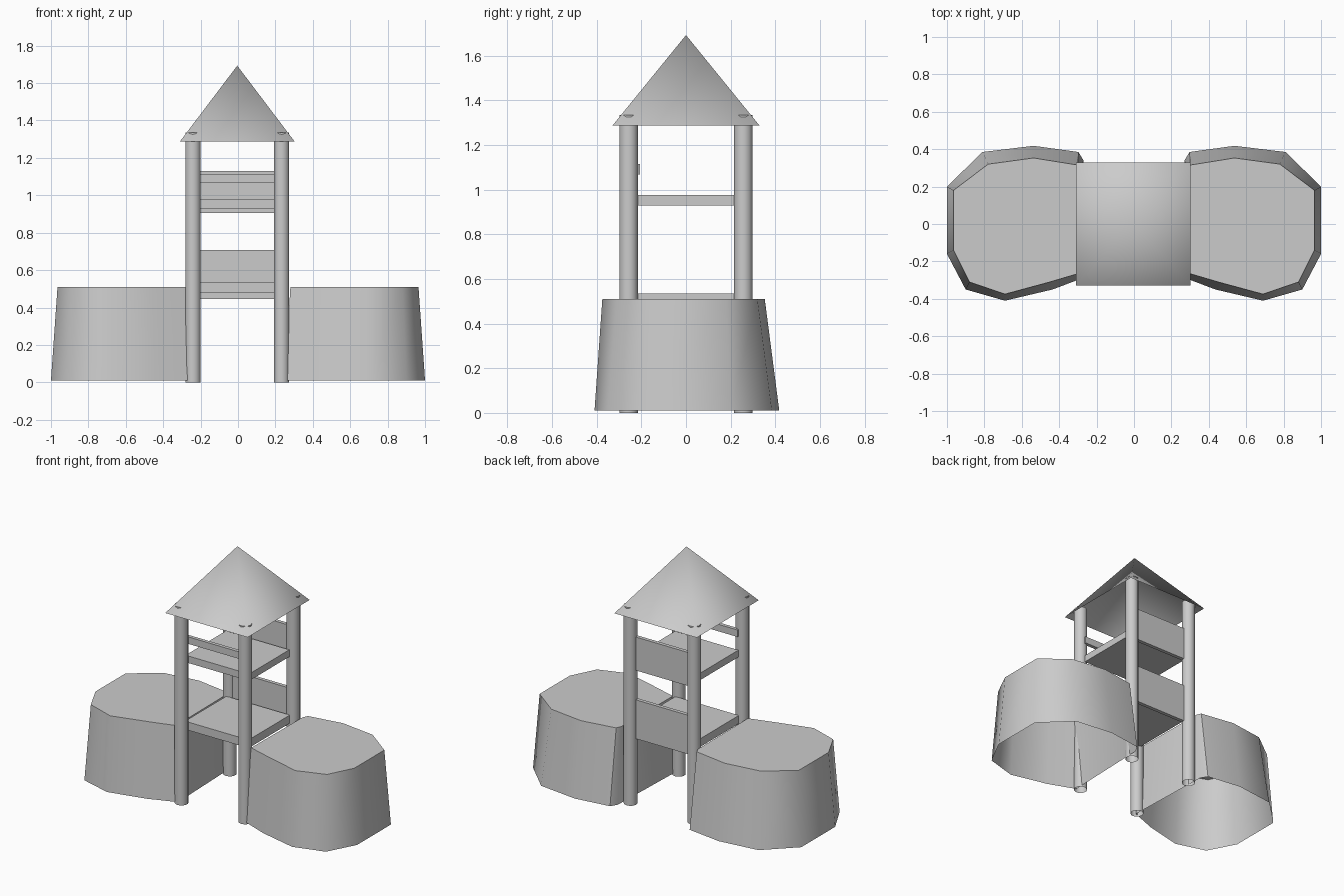
import bpy, bmesh

if "Cube" in bpy.data.objects:
    bpy.data.objects.remove(bpy.data.objects["Cube"])

CX = -0.004          # tower centre in x
PX, PY = 0.237, 0.257  # post offsets


def make_object(name, bm, smooth=None):
    bmesh.ops.recalc_face_normals(bm, faces=bm.faces[:])
    mesh = bpy.data.meshes.new(name)
    bm.to_mesh(mesh)
    bm.free()
    ob = bpy.data.objects.new(name, mesh)
    bpy.context.collection.objects.link(ob)
    if smooth is not None:
        bpy.ops.object.select_all(action='DESELECT')
        ob.select_set(True)
        bpy.context.view_layer.objects.active = ob
        bpy.ops.object.shade_smooth_by_angle(angle=smooth)
    return ob


def box(name, x0, x1, y0, y1, z0, z1):
    bm = bmesh.new()
    bmesh.ops.create_cube(bm, size=1)
    for v in bm.verts:
        v.co.x = x1 if v.co.x > 0 else x0
        v.co.y = y1 if v.co.y > 0 else y0
        v.co.z = z1 if v.co.z > 0 else z0
    return make_object(name, bm)


def tube(name, x, y, z0, z1, r, sides=14):
    bm = bmesh.new()
    bmesh.ops.create_cone(bm, cap_ends=False, segments=sides,
                          radius1=r, radius2=r, depth=z1 - z0)
    bmesh.ops.translate(bm, verts=bm.verts, vec=(x, y, (z0 + z1) / 2))
    return make_object(name, bm, 0.7)


# Mounds: tapered shells, open underneath, mirrored left and right
bottom = [(1.0, 0.20), (0.81, 0.385), (0.537, 0.418), (0.297, 0.385), (0.27, 0.34),
          (0.25, -0.28), (0.435, -0.35), (0.69, -0.41), (0.90, -0.35), (1.0, -0.16)]
top = [(0.965, 0.18), (0.78, 0.32), (0.537, 0.353), (0.30, 0.315), (0.285, 0.28),
       (0.28, -0.26), (0.45, -0.31), (0.69, -0.375), (0.88, -0.31), (0.965, -0.14)]
for side, s in (("left", -1), ("right", 1)):
    bm = bmesh.new()
    lo = [bm.verts.new((s * x, y, 0.01)) for x, y in bottom]
    hi = [bm.verts.new((s * x, y, 0.51)) for x, y in top]
    n = len(lo)
    for i in range(n):
        j = (i + 1) % n
        bm.faces.new((lo[i], lo[j], hi[j], hi[i]))
    bm.faces.new(hi)
    make_object(side + "_mound", bm, 0.9)

# Four corner posts
for xn, sx in (("left", -1), ("right", 1)):
    for yn, sy in (("front", -1), ("back", 1)):
        tube(f"{yn}_{xn}_post", CX + sx * PX, sy * PY, 0, 1.335, 0.042)

# Platforms, back panels and front rail
x0, x1 = CX - PX, CX + PX
box("lower_platform", x0, x1, -0.22, 0.22, 0.48, 0.535)
box("upper_platform", x0, x1, -0.214, 0.214, 0.93, 0.977)
box("lower_back_panel", x0, x1, 0.235, 0.26, 0.445, 0.707)
box("upper_back_panel", x0, x1, 0.235, 0.26, 0.905, 1.13)
box("front_rail", x0, x1, -0.23, -0.206, 1.068, 1.115)

# Pyramid roof, open underneath
bm = bmesh.new()
base = [bm.verts.new((CX + sx * 0.307, sy * 0.33, 1.287))
        for sx, sy in ((-1, -1), (1, -1), (1, 1), (-1, 1))]
apex = bm.verts.new((CX, 0, 1.693))
for i in range(4):
    bm.faces.new((base[i], base[(i + 1) % 4], apex))
make_object("roof", bm, 3.1)
